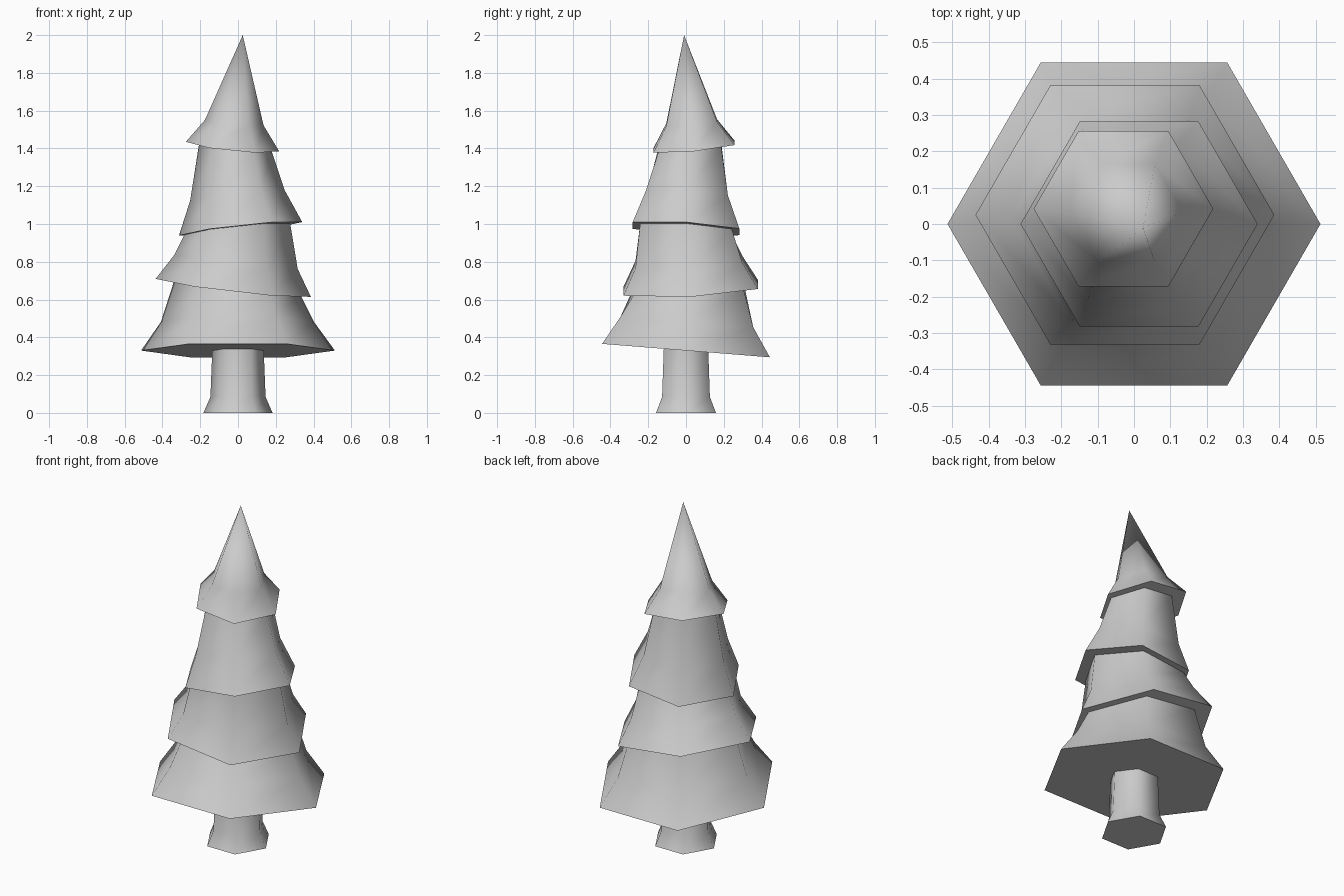
import bpy, bmesh, math

if "Cube" in bpy.data.objects:
    bpy.data.objects.remove(bpy.data.objects["Cube"])

SIDES = 6


def hex_stack(name, rings, apex=None):
    """Skin a stack of tilted hexagons (cx, cy, z, radius, slope_x, slope_y)."""
    bm = bmesh.new()
    loops = []
    for cx, cy, z, r, sx, sy in rings:
        loop = []
        for i in range(SIDES):
            a = math.tau * i / SIDES
            dx, dy = r * math.cos(a), r * math.sin(a)
            loop.append(bm.verts.new((cx + dx, cy + dy, z + sx * dx + sy * dy)))
        loops.append(loop)
    for lo, hi in zip(loops, loops[1:]):
        for i in range(SIDES):
            j = (i + 1) % SIDES
            bm.faces.new((lo[i], lo[j], hi[j], hi[i]))
    bm.faces.new(loops[0][::-1])
    if apex:
        tip = bm.verts.new(apex)
        for i in range(SIDES):
            bm.faces.new((loops[-1][i], loops[-1][(i + 1) % SIDES], tip))
    else:
        bm.faces.new(loops[-1])
    bmesh.ops.recalc_face_normals(bm, faces=bm.faces)
    mesh = bpy.data.meshes.new(name)
    bm.to_mesh(mesh)
    bm.free()
    obj = bpy.data.objects.new(name, mesh)
    bpy.context.collection.objects.link(obj)
    # soft sides, crisp skirt rims
    bpy.ops.object.select_all(action='DESELECT')
    obj.select_set(True)
    bpy.context.view_layer.objects.active = obj
    bpy.ops.object.shade_smooth_by_angle(angle=math.radians(62))
    return obj


# Trunk with flared foot
hex_stack("trunk", [
    (0, 0, 0.0, 0.183, 0, 0),
    (0, 0, 0.085, 0.146, 0, 0),
    (0, 0, 0.36, 0.135, 0, 0),
])

# Foliage: each tier is rim, shoulder, neck; the neck meets the next tilted rim
hex_stack("foliage", [
    # bottom tier
    (0, 0, 0.33, 0.513, 0, -0.08),
    (-0.003, 0.005, 0.482, 0.405, 0, -0.08),
    (-0.003, 0.014, 0.66, 0.335, -0.116, 0.05),
    # second tier
    (-0.025, 0.025, 0.662, 0.411, -0.116, 0.05),
    (-0.01, 0.015, 0.80, 0.326, -0.116, 0.05),
    (-0.004, 0.0, 0.973, 0.28, 0.108, -0.06),
    # third tier
    (0.014, 0.0, 0.975, 0.326, 0.108, -0.06),
    (-0.003, 0.005, 1.152, 0.25, 0.108, -0.06),
    (-0.014, 0.02, 1.406, 0.192, -0.102, 0.095),
    # top tier
    (-0.029, 0.042, 1.41, 0.247, -0.102, 0.095),
    (-0.02, 0.03, 1.537, 0.155, -0.09, 0.08),
], apex=(0.025, -0.01, 2.0))
